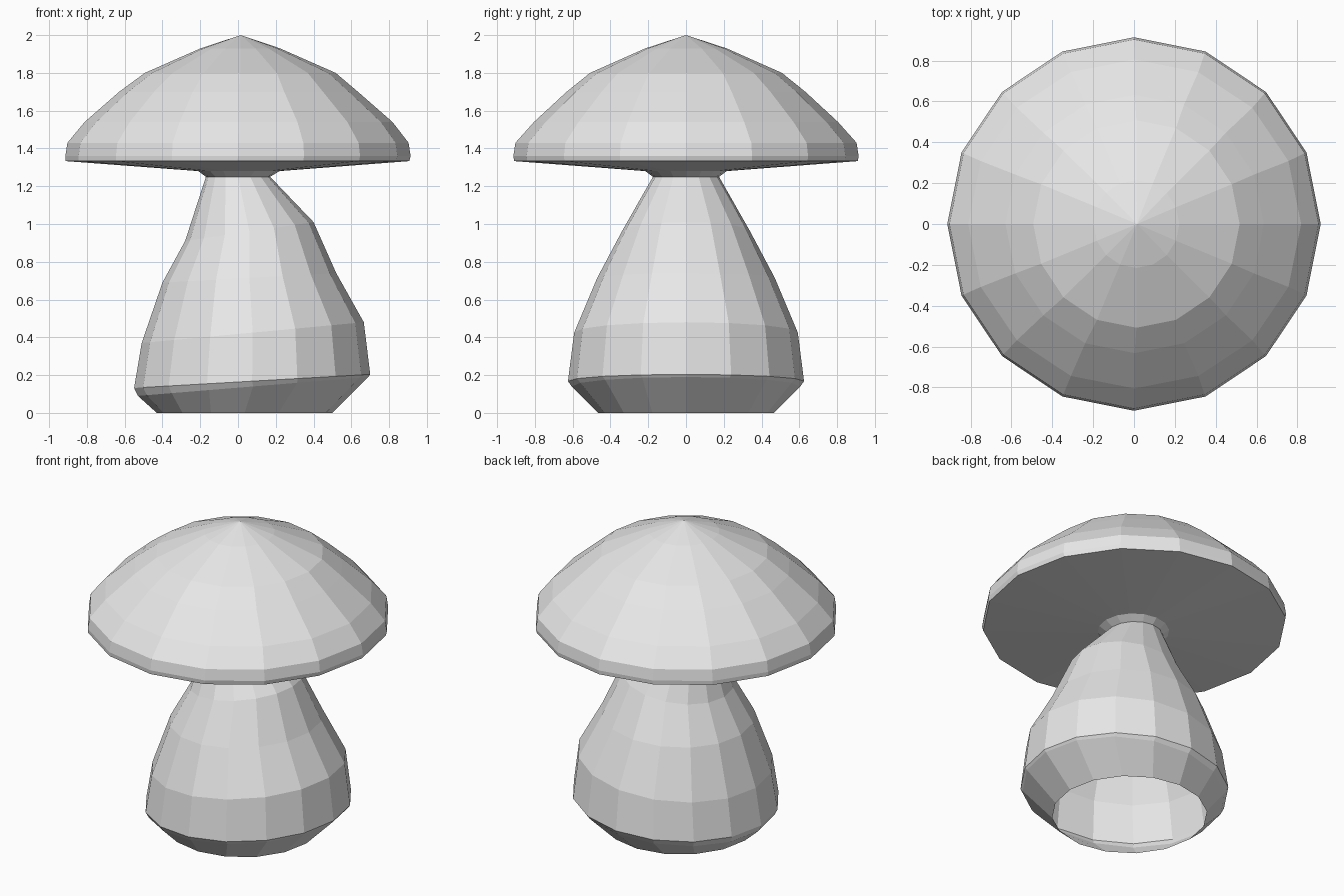
import bpy
import bmesh
import math

cube = bpy.data.objects.get("Cube")
if cube:
    bpy.data.objects.remove(cube, do_unlink=True)

SIDES = 16

# One plain grey for the whole model
grey = bpy.data.materials.new("light_grey")
grey.use_nodes = True
grey.diffuse_color = (0.8, 0.8, 0.8, 1)
grey.node_tree.nodes["Principled BSDF"].inputs["Base Color"].default_value = (0.8, 0.8, 0.8, 1)


def loft(name, rings, apex=None):
    """Skin rings given as (centre x, centre z, x radius, y radius, tilt rise at +x)."""
    bm = bmesh.new()
    loops = []
    for cx, cz, rx, ry, rise in rings:
        loop = []
        for i in range(SIDES):
            a = 2 * math.pi * i / SIDES
            loop.append(bm.verts.new((cx + rx * math.cos(a), ry * math.sin(a),
                                      cz + rise * math.cos(a))))
        loops.append(loop)
    for low, high in zip(loops, loops[1:]):
        for i in range(SIDES):
            j = (i + 1) % SIDES
            bm.faces.new((low[i], low[j], high[j], high[i]))
    if apex:
        tip = bm.verts.new(apex)
        for i in range(SIDES):
            bm.faces.new((loops[-1][i], loops[-1][(i + 1) % SIDES], tip))
    mesh = bpy.data.meshes.new(name)
    bm.to_mesh(mesh)
    bm.free()
    mesh.materials.append(grey)
    obj = bpy.data.objects.new(name, mesh)
    bpy.context.collection.objects.link(obj)
    return obj


# Hollow leaning stem, open at the bottom
loft("stem", [
    (0.035, 0.00, 0.465, 0.465, 0.00),
    (0.080, 0.14, 0.610, 0.605, 0.05),
    (0.075, 0.168, 0.625, 0.625, 0.036),
    (0.078, 0.425, 0.588, 0.592, 0.055),
    (0.060, 0.715, 0.460, 0.470, 0.025),
    (0.060, 0.96, 0.340, 0.340, 0.05),
    (0.000, 1.25, 0.170, 0.175, 0.00),
])

# Cap: collar and underside, rim band, then the dome up to its tip
loft("cap", [
    (0.000, 1.25, 0.170, 0.175, 0),
    (0.005, 1.28, 0.215, 0.215, 0),
    (-0.003, 1.333, 0.910, 0.910, 0),
    (0.000, 1.36, 0.914, 0.914, 0),
    (0.000, 1.43, 0.903, 0.903, 0),
    (0.003, 1.54, 0.815, 0.805, 0),
    (0.003, 1.70, 0.632, 0.632, 0),
    (0.012, 1.80, 0.505, 0.508, 0),
    (0.012, 1.93, 0.210, 0.215, 0),
], apex=(0.015, 0, 2.0))
